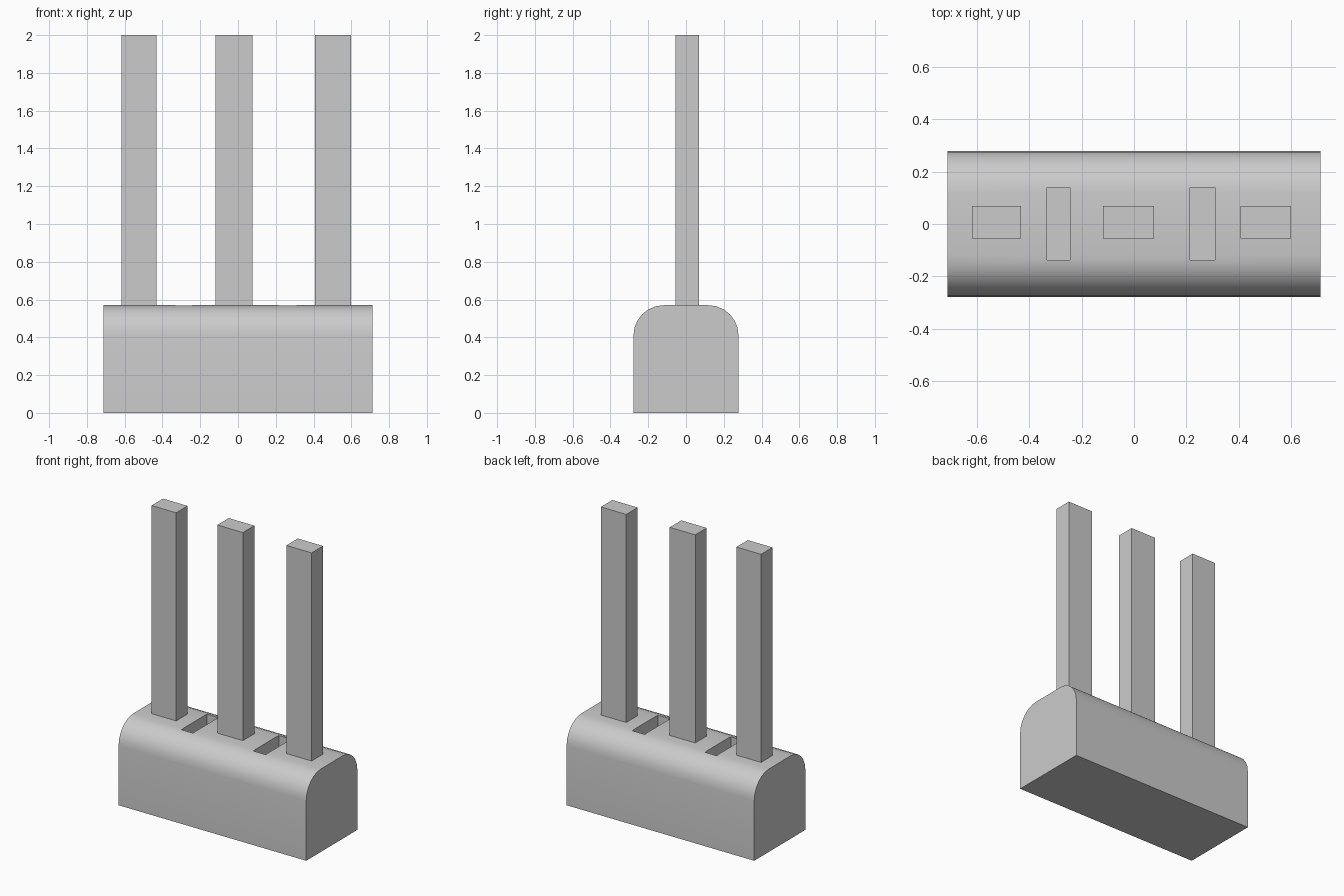
import bpy, bmesh, math

if "Cube" in bpy.data.objects:
    bpy.data.objects.remove(bpy.data.objects["Cube"], do_unlink=True)

grey = bpy.data.materials.new("plain_grey")
grey.use_nodes = True
colour = (0.6, 0.6, 0.6, 1)
grey.diffuse_color = colour
grey.node_tree.nodes["Principled BSDF"].inputs["Base Color"].default_value = colour

HALF_LENGTH, HALF_DEPTH, BODY_TOP, RADIUS = 0.713, 0.278, 0.57, 0.16
SLOT_DEPTH = 0.2


def add_object(name, bm):
    bmesh.ops.recalc_face_normals(bm, faces=bm.faces)
    mesh = bpy.data.meshes.new(name)
    bm.to_mesh(mesh)
    bm.free()
    mesh.materials.append(grey)
    obj = bpy.data.objects.new(name, mesh)
    bpy.context.collection.objects.link(obj)
    return obj


def box(name, low, high):
    bm = bmesh.new()
    bmesh.ops.create_cube(bm, size=1)
    for v in bm.verts:
        v.co = [a if c < 0 else b for c, a, b in zip(v.co, low, high)]
    return add_object(name, bm)


# Body: rounded-top profile extruded along its length
right_side = [(HALF_DEPTH, 0)]
for i in range(7):
    a = math.radians(90 * i / 6)
    right_side.append((HALF_DEPTH - RADIUS + RADIUS * math.cos(a),
                       BODY_TOP - RADIUS + RADIUS * math.sin(a)))
profile = right_side + [(-y, z) for y, z in reversed(right_side)]
bm = bmesh.new()
end = bm.faces.new([bm.verts.new((-HALF_LENGTH, y, z)) for y, z in profile])
new = bmesh.ops.extrude_face_region(bm, geom=[end], use_keep_orig=True)["geom"]
bmesh.ops.translate(bm, vec=(2 * HALF_LENGTH, 0, 0),
                    verts=[g for g in new if isinstance(g, bmesh.types.BMVert)])
body = add_object("body", bm)

# Blind slots cut into the top of the body
for side, x0, x1 in (("right", -0.332, -0.244), ("left", 0.214, 0.309)):
    cutter = box(side + "_slot_cutter", (x0, -0.138, BODY_TOP - SLOT_DEPTH),
                 (x1, 0.14, BODY_TOP + 0.1))
    cutter.hide_render = True
    cutter.hide_set(True)
    cut = body.modifiers.new(side + "_slot", "BOOLEAN")
    cut.operation = "DIFFERENCE"
    cut.solver = "EXACT"
    cut.object = cutter

# Apply the cuts and remove the cutters, then smooth the rounded edges
bpy.context.view_layer.objects.active = body
body.select_set(True)
for name in [m.name for m in body.modifiers]:
    cutter = body.modifiers[name].object
    bpy.ops.object.modifier_apply(modifier=name)
    bpy.data.objects.remove(cutter, do_unlink=True)
bpy.ops.object.shade_smooth_by_angle(angle=math.radians(30))

# Three upright pins standing on the body
for name, x0, x1 in (("right", -0.618, -0.431), ("middle", -0.118, 0.076),
                     ("left", 0.407, 0.599)):
    box(name + "_pin", (x0, -0.056, BODY_TOP), (x1, 0.068, 2))
